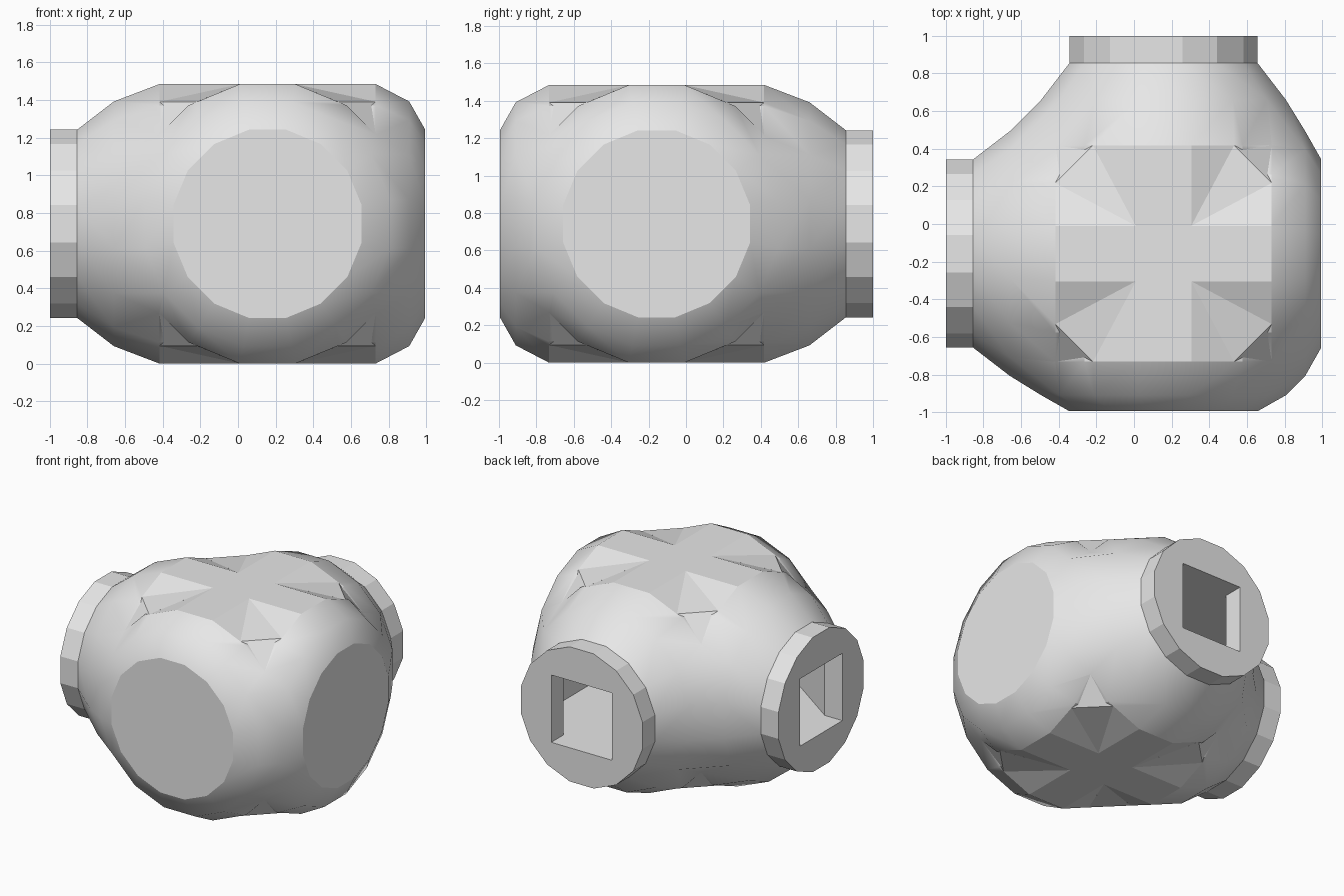
import bpy, bmesh, math
from mathutils import Matrix, Vector

default = bpy.data.objects.get("Cube")
if default:
    bpy.data.objects.remove(default, do_unlink=True)

SIDES = 16
STEP = 2 * math.pi / SIDES
OFF = 0.157          # axis offset of each barrel
MID = 0.7425         # axis height and barrel radius
HALF = 0.575         # half length of the straight barrel
FLAT = MID * math.tan(STEP / 2)
NECK, RIM, SHOULDER = -0.66, 0.91, 0.65

grey = bpy.data.materials.new("light grey")
grey.use_nodes = True
grey.diffuse_color = (0.8, 0.8, 0.8, 1)
grey.node_tree.nodes["Principled BSDF"].inputs["Base Color"].default_value = (0.8, 0.8, 0.8, 1)


def make_object(name, bm):
    bmesh.ops.recalc_face_normals(bm, faces=bm.faces[:])
    mesh = bpy.data.meshes.new(name)
    bm.to_mesh(mesh)
    bm.free()
    mesh.materials.append(grey)
    obj = bpy.data.objects.new(name, mesh)
    bpy.context.scene.collection.objects.link(obj)
    return obj


def barrel(name, swap):
    """Sixteen-sided lathe along x; swap reflects it onto the y axis."""
    profile = [(-1, 0.5), (-0.855, 0.5), (NECK, SHOULDER), (OFF - HALF, MID),
               (OFF + HALF, MID), (RIM, SHOULDER), (0.995, 0.5)]
    bm = bmesh.new()
    rings = []
    for x, r in profile:
        big = r / math.cos(STEP / 2)
        rings.append([bm.verts.new((x, -OFF + big * math.cos((k + 0.5) * STEP),
                                    MID + big * math.sin((k + 0.5) * STEP)))
                      for k in range(SIDES)])
    bm.faces.new(rings[0])
    bm.faces.new(rings[-1])
    for i, (a, b) in enumerate(zip(rings, rings[1:])):
        for k in range(SIDES):
            n = (k + 1) % SIDES
            face = bm.faces.new((a[k], a[n], b[n], b[k]))
            upright = abs(math.sin((k + 1) * STEP)) > 0.9
            # collar and the top and bottom facets stay flat
            face.smooth = i > 0 and not (i == 3 and upright)
    if swap:
        flip = Matrix(((0, -1, 0), (-1, 0, 0), (0, 0, 1)))
        for v in bm.verts:
            v.co = flip @ v.co
    return make_object(name, bm)


def hull(name, points, smooth):
    bm = bmesh.new()
    for p in points:
        bm.verts.new(p)
    result = bmesh.ops.convex_hull(bm, input=bm.verts[:])
    loose = [v for v in bm.verts if not v.link_faces]
    bmesh.ops.delete(bm, geom=loose, context='VERTS')
    for f in bm.faces:
        f.smooth = smooth
    return make_object(name, bm)


def combine(target, tool, operation):
    mod = target.modifiers.new(operation.title(), 'BOOLEAN')
    mod.operation = operation
    mod.solver = 'EXACT'
    mod.object = tool
    with bpy.context.temp_override(object=target, active_object=target,
                                   selected_objects=[target]):
        bpy.ops.object.modifier_apply(modifier=mod.name)
    bpy.data.objects.remove(tool, do_unlink=True)


# Two crossing barrels
body = barrel("connector_body", False)
combine(body, barrel("cross_barrel", True), 'UNION')

# Webs that fill the valleys between the barrels
ring_radius = SHOULDER / math.cos(STEP / 2)
for sx in (-1, 1):
    for sy in (-1, 1):
        ring_x = RIM if sx > 0 else NECK
        ring_y = -RIM if sy < 0 else -NECK
        points = []
        for k in (-1.5, -0.5, 0.5, 1.5):
            reach = ring_radius * math.cos(k * STEP)
            z = MID + ring_radius * math.sin(k * STEP)
            points.append((ring_x, -OFF + sy * reach, z))
            points.append((OFF + sx * reach, ring_y, z))
        for sz in (-1, 1):
            points.append((OFF + sx * HALF, -OFF + sy * HALF, MID + sz * 0.475))
        combine(body, hull("corner_web", points, True), 'UNION')

        # Crown gussets of the star on the top and bottom
        for sz in (-1, 1):
            gusset = [(FLAT, FLAT, MID), (HALF, 0.375, 0.6485),
                      (0.375, HALF, 0.6485), (HALF, HALF, 0.475), (0.3, 0.3, 0.4)]
            points = [(OFF + sx * x, -OFF + sy * y, MID + sz * z) for x, y, z in gusset]
            combine(body, hull("crown_gusset", points, False), 'UNION')

# Inner chamber with flared walls, opened by a square socket in each collar
S = 0.25
near = [(-0.855, -OFF - S), (-0.41, -0.72), (0.72, -0.72), (0.72, 0.41),
        (OFF + S, 0.855), (OFF - S, 0.855), (-0.855, -OFF + S)]
combine(body, hull("chamber_cutter",
                   [(x, y, MID + h) for x, y in near for h in (-S, S)], False), 'DIFFERENCE')
for swap in (False, True):
    points = []
    for depth in (-1.1, -0.8):
        for side in (-S, S):
            x, y = depth, -OFF + side
            if swap:
                x, y = -y, -x
            points += [(x, y, MID - S), (x, y, MID + S)]
    combine(body, hull("socket_cutter", points, False), 'DIFFERENCE')
